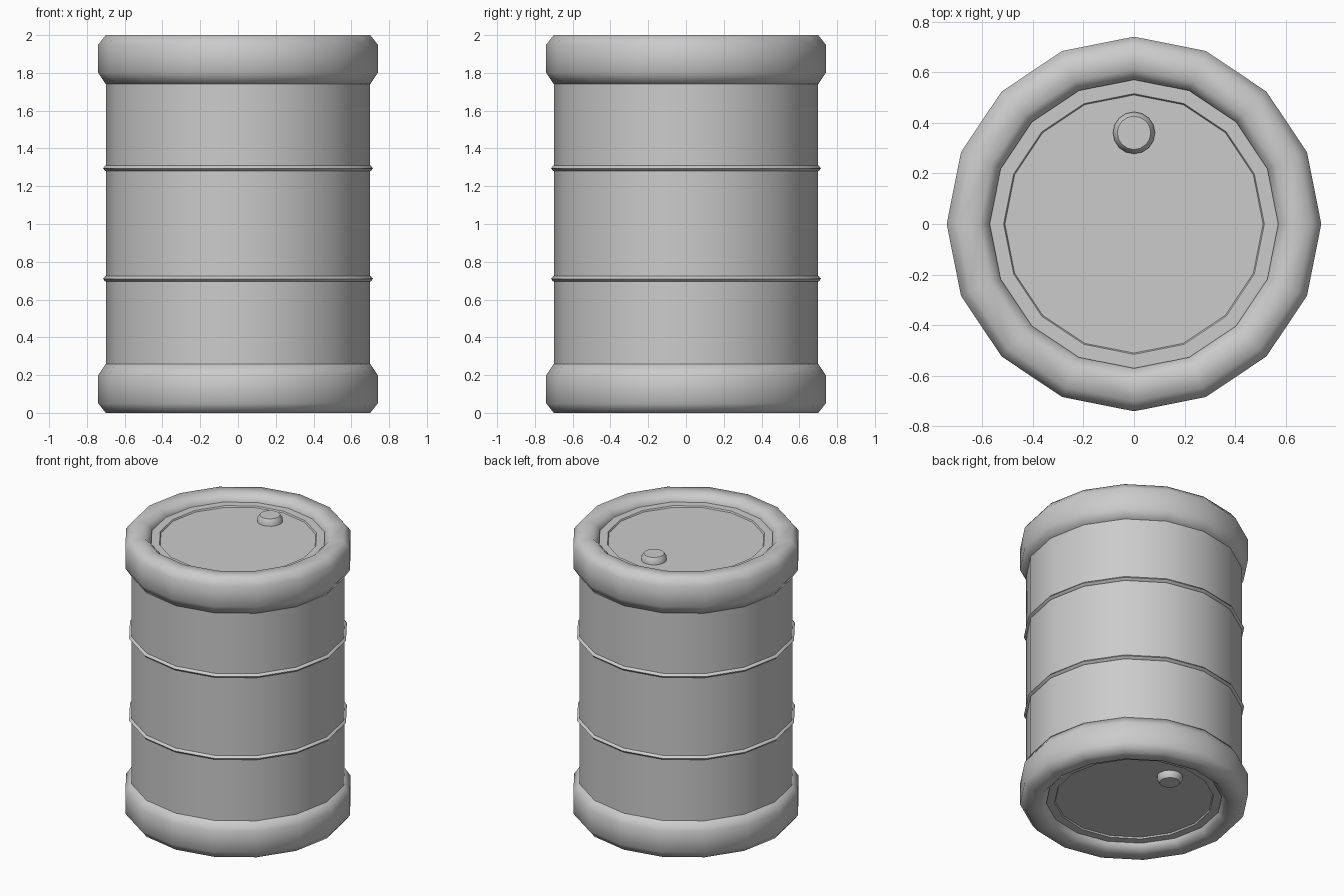
import bpy, bmesh, math
from mathutils import Matrix

cube = bpy.data.objects.get("Cube")
if cube:
    bpy.data.objects.remove(cube)

SIDES = 16

steel = bpy.data.materials.new("grey steel")
steel.use_nodes = True
GREY = (0.6, 0.6, 0.6, 1)
steel.diffuse_color = GREY
steel.node_tree.nodes["Principled BSDF"].inputs["Base Color"].default_value = GREY


def lathe(name, profile, closed=False, sides=SIDES, offset=(0, 0, 0), flip=False, angle=50):
    """Revolve (radius, height) points round z; flip mirrors about mid height."""
    bm = bmesh.new()
    rings = []
    for r, z in profile:
        z = 2 - z if flip else z
        if r == 0:
            rings.append([bm.verts.new((0, 0, z))] * sides)
        else:
            turns = [2 * math.pi * i / sides for i in range(sides)]
            rings.append([bm.verts.new((r * math.cos(a), r * math.sin(a), z)) for a in turns])
    pairs = list(zip(rings, rings[1:]))
    if closed:
        pairs.append((rings[-1], rings[0]))
    for lower, upper in pairs:
        for i in range(sides):
            j = (i + 1) % sides
            corners = dict.fromkeys((lower[i], lower[j], upper[j], upper[i]))
            bm.faces.new(list(corners))
    bmesh.ops.translate(bm, verts=bm.verts, vec=offset)
    bmesh.ops.recalc_face_normals(bm, faces=bm.faces)
    mesh = bpy.data.meshes.new(name)
    bm.to_mesh(mesh)
    bm.free()
    mesh.materials.append(steel)
    obj = bpy.data.objects.new(name, mesh)
    bpy.context.collection.objects.link(obj)
    bpy.ops.object.select_all(action='DESELECT')
    obj.select_set(True)
    bpy.context.view_layer.objects.active = obj
    bpy.ops.object.shade_smooth_by_angle(angle=math.radians(angle))
    return obj


# Barrel wall with recessed ends and a shallow step round each lid
end = [(0, 1.94), (0.51, 1.94), (0.515, 1.95), (0.6, 1.95), (0.7, 1.85)]
lathe("barrel_body", end + [(r, 2 - z) for r, z in reversed(end)], angle=40)

# Rounded rims and bungs at both ends
rim = [(0.57, 1.8), (0.57, 1.96), (0.61, 2), (0.7, 2),
       (0.74, 1.95), (0.74, 1.8), (0.7, 1.74), (0.61, 1.74)]
bung = [(0.083, 1.93), (0.083, 1.96), (0.066, 1.985), (0, 1.985)]
for side, flip in (("top", False), ("bottom", True)):
    lathe(side + "_rim", rim, closed=True, flip=flip, angle=65)
    lathe(side + "_bung", bung, offset=(0, 0.36, 0), flip=flip, angle=40)

# Raised hoops round the wall
for name, z in (("upper_hoop", 1.295), ("lower_hoop", 0.71)):
    lathe(name, [(0.69, z - 0.016), (0.703, z - 0.014), (0.715, z),
                 (0.703, z + 0.014), (0.69, z + 0.016)], closed=True)
